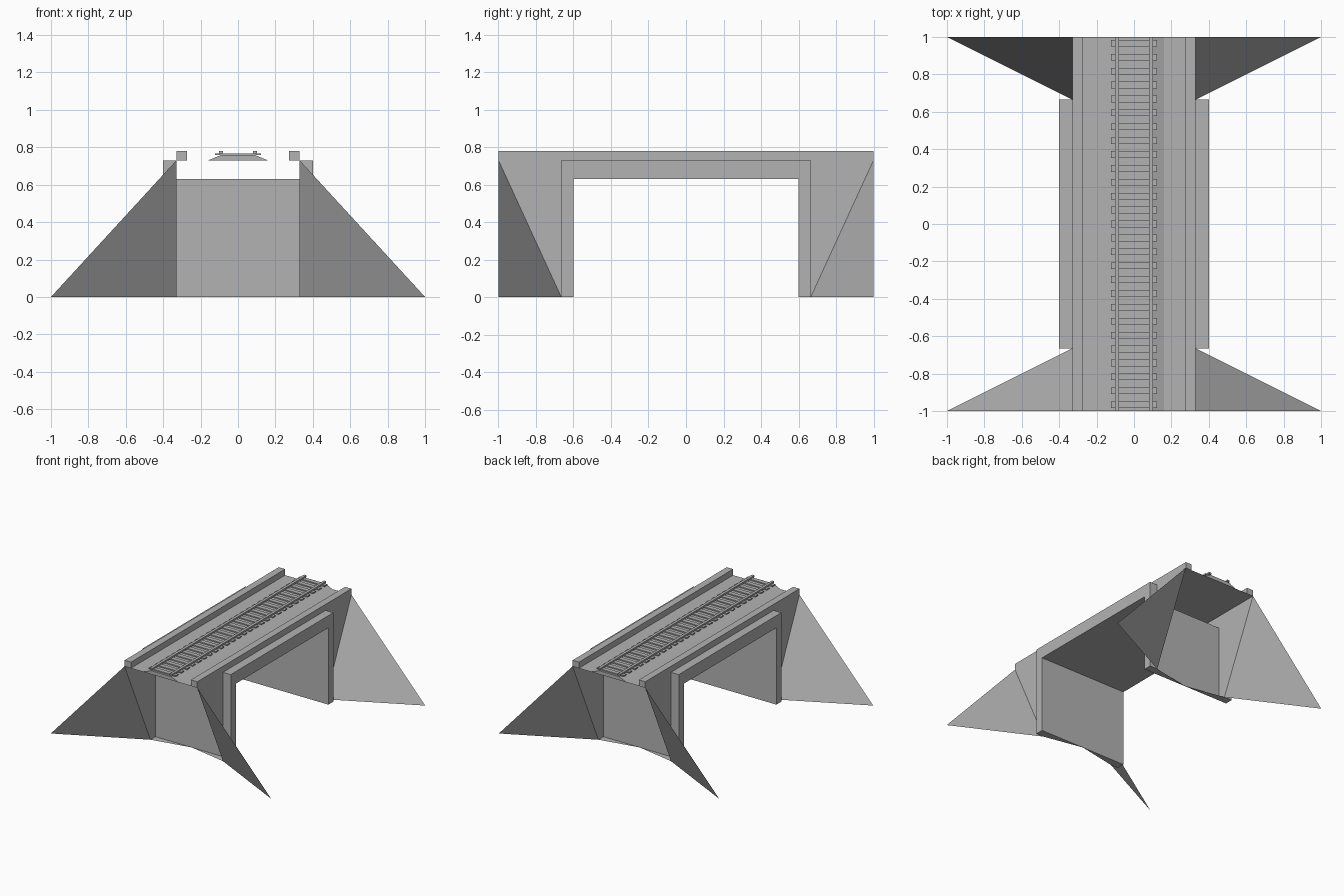
import bpy
import bmesh

if "Cube" in bpy.data.objects:
    bpy.data.objects.remove(bpy.data.objects["Cube"], do_unlink=True)

GREY = (0.45, 0.45, 0.45, 1)
mat = bpy.data.materials.new("concrete_grey")
mat.use_nodes = True
mat.diffuse_color = GREY
mat.node_tree.nodes["Principled BSDF"].inputs["Base Color"].default_value = GREY

EDGE, FACE = 0.33, 0.40       # deck half width, outer face of the portal
WALL, BACK = 0.60, 0.665      # inner and outer faces of the abutments
SOFFIT, DECK, TOP = 0.63, 0.73, 0.78


def finish(name, bm):
    mesh = bpy.data.meshes.new(name)
    bm.to_mesh(mesh)
    bm.free()
    mesh.materials.append(mat)
    ob = bpy.data.objects.new(name, mesh)
    bpy.context.collection.objects.link(ob)
    return ob


def sheet(name, points):
    bm = bmesh.new()
    bm.faces.new([bm.verts.new(p) for p in points])
    return finish(name, bm)


def extrude(name, points, offset):
    bm = bmesh.new()
    face = bm.faces.new([bm.verts.new(p) for p in points])
    new = bmesh.ops.extrude_face_region(bm, geom=[face], use_keep_orig=True)["geom"]
    bmesh.ops.translate(bm, vec=offset, verts=[v for v in new if isinstance(v, bmesh.types.BMVert)])
    bmesh.ops.recalc_face_normals(bm, faces=bm.faces)
    return finish(name, bm)


def beam(name, x0, x1, z0, z1, y=0, half=1):
    return extrude(name, [(x0, y - half, z0), (x1, y - half, z0),
                          (x1, y - half, z1), (x0, y - half, z1)], (0, 2 * half, 0))


# Deck surface and the underside of the span
sheet("deck", [(-EDGE, -1, DECK), (EDGE, -1, DECK), (EDGE, 1, DECK), (-EDGE, 1, DECK)])
sheet("soffit", [(-EDGE, -WALL, SOFFIT), (-EDGE, WALL, SOFFIT),
                 (EDGE, WALL, SOFFIT), (EDGE, -WALL, SOFFIT)])

# Abutment walls facing the opening
for s, end in ((-1, "front"), (1, "back")):
    sheet(end + "_abutment", [(s * EDGE, s * WALL, 0), (-s * EDGE, s * WALL, 0),
                              (-s * EDGE, s * WALL, SOFFIT), (s * EDGE, s * WALL, SOFFIT)])

portal = [(-BACK, 0), (-WALL, 0), (-WALL, SOFFIT), (WALL, SOFFIT),
          (WALL, 0), (BACK, 0), (BACK, DECK), (-BACK, DECK)]
for s, side in ((-1, "right"), (1, "left")):
    # Portal frame and parapet along each side
    extrude(side + "_portal", [(s * EDGE, y, z) for y, z in portal], (s * (FACE - EDGE), 0, 0))
    beam(side + "_parapet", min(s * 0.272, s * EDGE), max(s * 0.272, s * EDGE), DECK, TOP)
    for t, end in ((-1, "front"), (1, "back")):
        foot, crest = (s * EDGE, t * BACK, 0), (s * EDGE, t, DECK)
        flip = s * t
        # Side wall above the slope, then the sloping bank, both open at the end
        sheet(f"{end}_{side}_side_wall", [foot, crest, (s * EDGE, t * BACK, DECK)][::flip])
        sheet(f"{end}_{side}_bank", [foot, (s, t, 0), crest][::flip])
        # Tapered base under the abutment
        sheet(f"{end}_{side}_base", [foot, (0, t * WALL, 0), (s * EDGE, t * WALL, 0)][::flip])

# Track bed, sleepers and rails
extrude("track_bed", [(-0.16, -1, DECK), (0.16, -1, DECK),
                      (0.09, -1, 0.759), (-0.09, -1, 0.759)], (0, 2, 0))
for i in range(27):
    beam(f"sleeper_{i + 1}", -0.122, 0.122, 0.759, 0.768, (i - 13) * 0.0743, 0.018)
for s, side in ((-1, "right"), (1, "left")):
    beam(side + "_rail", s * 0.09 - 0.011, s * 0.09 + 0.011, 0.766, TOP)
